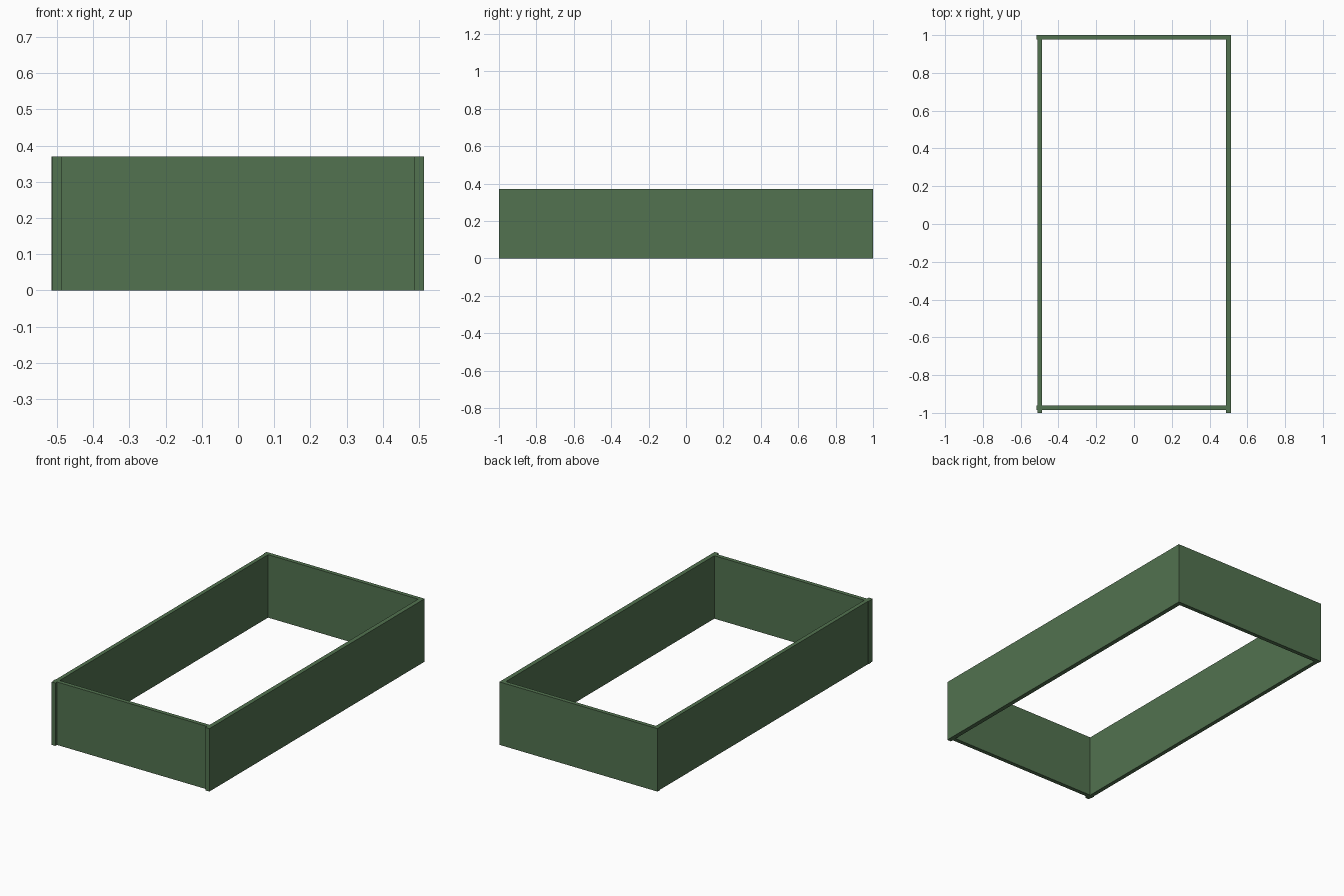
import bpy

if "Cube" in bpy.data.objects:
    bpy.data.objects.remove(bpy.data.objects["Cube"])

mat = bpy.data.materials.new("green_paint")
mat.diffuse_color = (0.085, 0.17, 0.08, 1)
mat.use_nodes = True
mat.node_tree.nodes["Principled BSDF"].inputs["Base Color"].default_value = mat.diffuse_color
HEIGHT = 0.37


def board(name, x0, x1, y0, y1):
    """Upright plank standing on the ground."""
    bpy.ops.mesh.primitive_cube_add(
        size=1, location=((x0 + x1) / 2, (y0 + y1) / 2, HEIGHT / 2))
    ob = bpy.context.object
    ob.name = name
    ob.scale = (x1 - x0, y1 - y0, HEIGHT)
    bpy.ops.object.transform_apply(location=False, rotation=False, scale=True)
    ob.data.materials.append(mat)


# Long side boards
board("left_board", -0.512, -0.488, -1.0, 1.0)
board("right_board", 0.488, 0.514, -1.0, 1.0)
# Short end boards; the front one is set slightly back from the side ends
board("back_board", -0.515, 0.512, 0.976, 1.0)
board("front_board", -0.515, 0.512, -0.984, -0.96)
